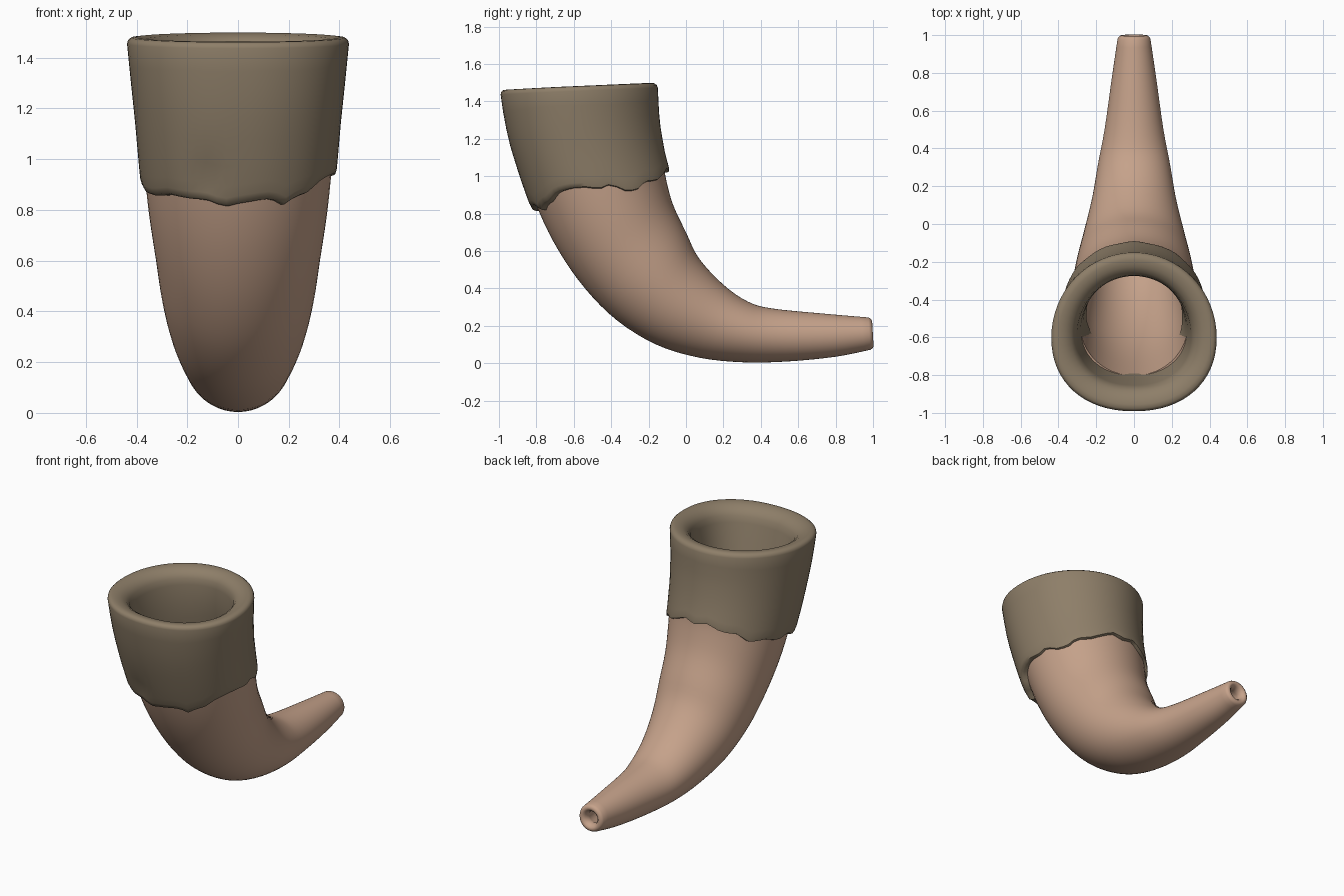
import bpy, bmesh, math
from mathutils import Vector

if "Cube" in bpy.data.objects:
    bpy.data.objects.remove(bpy.data.objects["Cube"])

N = 64  # segments around


def material(name, rgb):
    m = bpy.data.materials.new(name)
    m.diffuse_color = (*rgb, 1)
    m.use_nodes = True
    m.node_tree.nodes["Principled BSDF"].inputs["Base Color"].default_value = m.diffuse_color
    return m


def ring_tube(name, rings, mat):
    """Skin a closed loop of rings (outside down, inside back up)."""
    bm = bmesh.new()
    vs = [[bm.verts.new(p) for p in r] for r in rings]
    for i in range(len(vs)):
        a, b = vs[i], vs[(i + 1) % len(vs)]
        for j in range(N):
            k = (j + 1) % N
            bm.faces.new((a[j], a[k], b[k], b[j]))
    bmesh.ops.recalc_face_normals(bm, faces=bm.faces)
    me = bpy.data.meshes.new(name)
    bm.to_mesh(me)
    bm.free()
    ob = bpy.data.objects.new(name, me)
    bpy.context.collection.objects.link(ob)
    me.materials.append(mat)
    bpy.context.view_layer.objects.active = ob
    ob.select_set(True)
    bpy.ops.object.shade_smooth_by_angle(angle=math.radians(50))
    ob.select_set(False)
    return ob


def spline(rows, steps):
    """Catmull-Rom through rows of numbers."""
    out = []
    for i in range(len(rows) - 1):
        p0, p1, p2 = rows[max(i - 1, 0)], rows[i], rows[i + 1]
        p3 = rows[min(i + 2, len(rows) - 1)]
        for s in range(steps):
            t = s / steps
            out.append([0.5 * (2 * b + (c - a) * t + (2 * a - 5 * b + 4 * c - d) * t * t
                               + (3 * b - a - 3 * c + d) * t ** 3)
                        for a, b, c, d in zip(p0, p1, p2, p3)])
    return out + [list(rows[-1])]


def lerp_table(table, x):
    for (x0, *a), (x1, *b) in zip(table, table[1:]):
        if x <= x1:
            t = (x - x0) / (x1 - x0)
            return [p + (q - p) * t for p, q in zip(a, b)]
    return list(table[-1][1:])


# Horn: lower-edge y z, upper-edge y z, half width
stations = [
    (-.90, 1.12, -.165, 1.30, .385), (-.79, .82, -.125, 1.12, .37), (-.68, .60, -.11, 1.0, .352),
    (-.54, .40, -.07, .85, .325), (-.37, .23, .0, .70, .30), (-.16, .10, .07, .56, .265),
    (.07, .03, .20, .42, .222), (.31, .005, .33, .33, .19), (.55, .01, .46, .293, .155),
    (.80, .035, .74, .265, .118), (.985, .072, .975, .245, .087)]


def horn_ring(st, inset=0.0, shift=0.0):
    ay, az, by, bz, w = st
    a, b = Vector((0, ay, az)), Vector((0, by, bz))
    c, h = (a + b) / 2 + Vector((0, shift, 0)), (b - a) / 2
    h = h * (1 - inset / h.length)
    w -= inset
    return [c + h * math.cos(t) + Vector((w * math.sin(t), 0, 0))
            for t in (2 * math.pi * j / N for j in range(N))]


path = spline(stations, 4)
tip = path[-1]
rings = [horn_ring(s) for s in path]
# rounded mouthpiece lip
rings += [horn_ring(tip, i, d) for i, d in ((.006, .011), (.018, .019), (.03, .016), (.042, .004))]
n = len(path)
rings += [horn_ring(s, .10 - .05 * i / (n - 1), -.02 if i == n - 1 else 0)
          for i, s in reversed(list(enumerate(path)))]
ring_tube("horn_body", rings, material("horn_tan", (.56, .36, .255)))

# Sleeve: height, front y, back y, half width
slices = [(.75, -.80, .02, .37), (.82, -.825, -.02, .375), (.92, -.863, -.052, .385),
          (1.0, -.89, -.08, .393), (1.15, -.937, -.118, .406), (1.3, -.972, -.142, .422),
          (1.5, -1.0, -.152, .442)]
# ragged lower edge: angle from the front (positive = right side), height
hem = [(-180, 1.02), (-168, 1.04), (-155, 1.0), (-140, .985), (-128, .93), (-112, .925), (-98, .89),
       (-85, .90), (-74, .865), (-60, .855), (-45, .86), (-30, .845), (-18, .84), (-7, .812), (0, .825),
       (12, .84), (20, .845), (28, .82), (36, .85), (45, .865), (58, .915), (72, .935), (84, .94),
       (94, .93), (103, .955), (114, .915), (124, .93), (132, .97), (145, .975), (158, 1.01),
       (168, 1.04), (180, 1.02)]


def sleeve_point(deg, z, inset):
    f, b, w = lerp_table(slices, z)
    t = math.radians(deg)
    cy = (f + b) / 2 - .03
    dy = (cy - f if math.cos(t) > 0 else b - cy) - inset
    e = 2 / 2.2 if math.cos(t) > 0 else 1
    c, s = math.cos(t), math.sin(t)
    x = math.copysign(abs(s) ** e, s) * (w - inset)
    y = cy - math.copysign(abs(c) ** e, c) * dy
    return x, y, z


def sleeve_ring(v, inset, drop=0.0):
    """v = 0 at the hem, 1 at the rim."""
    pts = []
    for j in range(N):
        deg = -180 + 360 * j / N
        low = lerp_table(hem, deg)[0]
        rim = 1.475 - .018 * math.cos(math.radians(deg)) - drop
        z = low + (rim - low) * v
        # slight fold pressed into the left front
        fold = .02 * math.exp(-((deg + 17) / 9) ** 2 - ((z - .92) / .07) ** 2)
        pts.append(sleeve_point(deg, z, inset + (fold if inset < .02 else 0)))
    return pts


rings = [sleeve_ring(0, .018), sleeve_ring(.01, .004)]
rings += [sleeve_ring(v, 0, .02) for v in (.05, .12, .25, .4, .55, .7, .85, 1)]
# rounded rim
rings += [sleeve_ring(1, i, d) for i, d in ((.005, .006), (.018, -.004), (.04, -.006),
                                            (.075, .002), (.105, .022), (.122, .05), (.128, .09))]
rings += [sleeve_ring(v, .132, .12) for v in (.75, .5, .25, .1, .01)]
rings += [sleeve_ring(0, .12)]
ring_tube("rim_sleeve", rings, material("sleeve_brown", (.27, .21, .14)))
